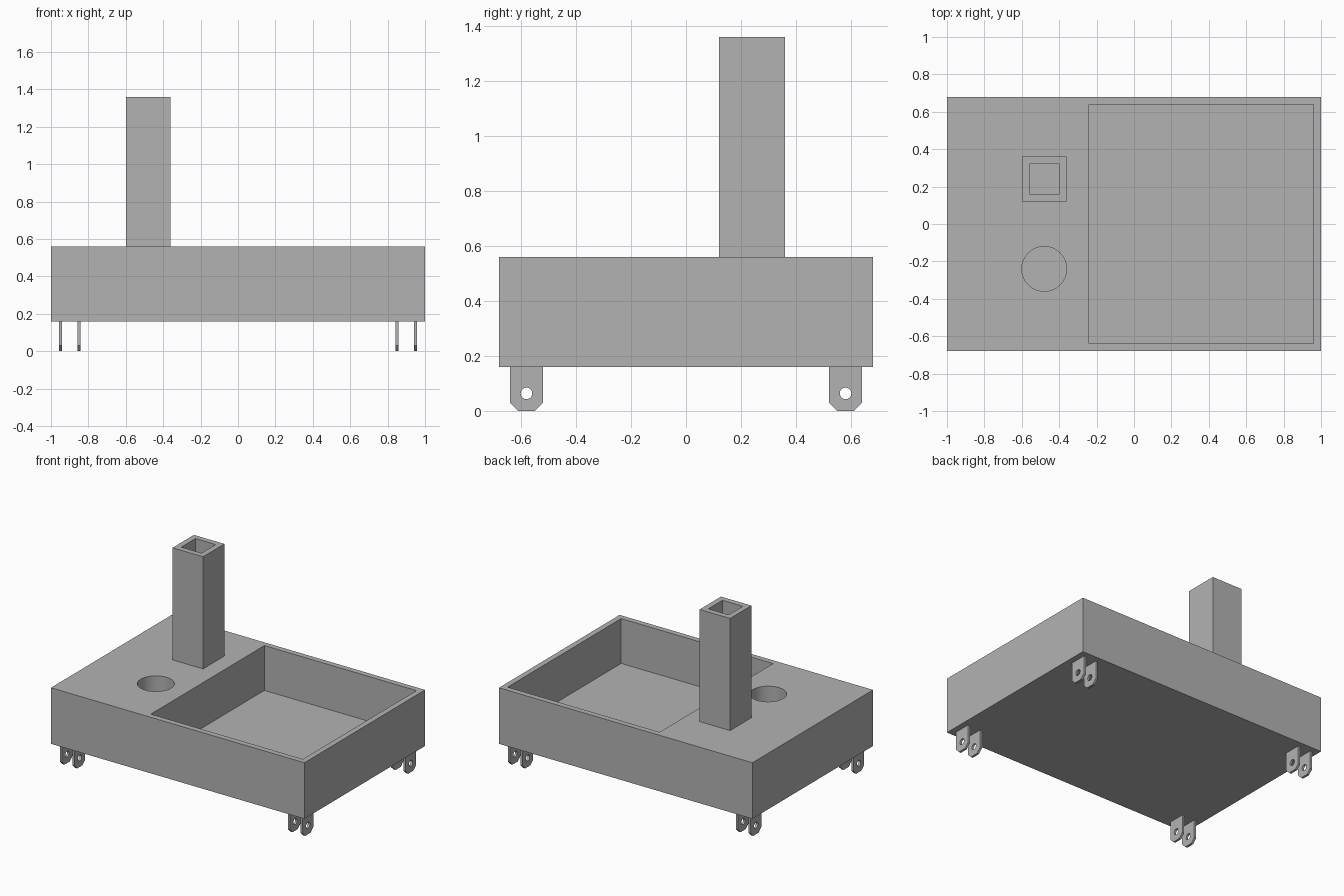
import bpy, bmesh, math
from mathutils import Matrix

cube = bpy.data.objects.get("Cube")
if cube:
    bpy.data.objects.remove(cube, do_unlink=True)

grey = bpy.data.materials.new("plain_grey")
grey.use_nodes = True
colour = (0.45, 0.45, 0.45, 1)
grey.diffuse_color = colour
grey.node_tree.nodes["Principled BSDF"].inputs["Base Color"].default_value = colour


def add_object(name, bm):
    mesh = bpy.data.meshes.new(name)
    bmesh.ops.recalc_face_normals(bm, faces=bm.faces)
    bm.to_mesh(mesh)
    bm.free()
    mesh.materials.append(grey)
    obj = bpy.data.objects.new(name, mesh)
    bpy.context.collection.objects.link(obj)
    return obj


def box(name, low, high):
    bm = bmesh.new()
    bmesh.ops.create_cube(bm, size=1)
    for v in bm.verts:
        v.co = [b if c > 0 else a for c, a, b in zip(v.co, low, high)]
    return add_object(name, bm)


def cylinder(name, radius, depth, centre, turn=Matrix()):
    bm = bmesh.new()
    bmesh.ops.create_cone(bm, cap_ends=True, segments=32, radius1=radius,
                          radius2=radius, depth=depth,
                          matrix=Matrix.Translation(centre) @ turn)
    return add_object(name, bm)


def combine(target, tool, operation):
    # Apply the boolean, then remove the helper
    tool.hide_render = True
    mod = target.modifiers.new("combine", "BOOLEAN")
    mod.object, mod.operation, mod.solver = tool, operation, "EXACT"
    bpy.ops.object.select_all(action="DESELECT")
    bpy.context.view_layer.objects.active = target
    target.select_set(True)
    bpy.ops.object.modifier_apply(modifier=mod.name)
    bpy.data.objects.remove(tool, do_unlink=True)


def smooth(obj):
    bpy.ops.object.select_all(action="DESELECT")
    bpy.context.view_layer.objects.active = obj
    obj.select_set(True)
    bpy.ops.object.shade_smooth_by_angle(angle=math.radians(30))


# Tray body with a hollow square post, a large pocket and a round socket
floor = 0.24
body = box("tray_body", (-1, -0.68, 0.16), (1, 0.68, 0.56))
combine(body, box("post", (-0.6, 0.12, 0.4), (-0.36, 0.36, 1.36)), "UNION")
combine(body, box("pocket", (-0.24, -0.64, floor), (0.96, 0.64, 0.8)), "DIFFERENCE")
combine(body, box("post_bore", (-0.56, 0.16, floor), (-0.4, 0.32, 1.6)), "DIFFERENCE")
combine(body, cylinder("socket", 0.12, 0.5, (-0.48, -0.24, floor + 0.25)), "DIFFERENCE")
smooth(body)

# Axle lug: chamfered plate with a pin hole
half, cut, top, thick = 0.06, 0.03, 0.16, 0.016
outline = [(-half, top), (-half, cut), (cut - half, 0),
           (half - cut, 0), (half, cut), (half, top)]
bm = bmesh.new()
face = bm.faces.new([bm.verts.new((-thick / 2, y, z)) for y, z in outline])
side = bmesh.ops.extrude_face_region(bm, geom=[face])
bmesh.ops.translate(bm, vec=(thick, 0, 0),
                    verts=[g for g in side["geom"] if isinstance(g, bmesh.types.BMVert)])
lug = add_object("axle_lug", bm)
pin = cylinder("pin_hole", 0.021, 0.1, (0, 0, 0.064), Matrix.Rotation(math.pi / 2, 4, "Y"))
combine(lug, pin, "DIFFERENCE")
smooth(lug)

# A pair of lugs under each corner
for y, end in ((-0.58, "front"), (0.58, "back")):
    for x, place in ((-0.95, "right_outer"), (-0.85, "right_inner"),
                     (0.85, "left_inner"), (0.95, "left_outer")):
        copy = bpy.data.objects.new(f"axle_lug_{end}_{place}", lug.data)
        copy.location = (x, y, 0)
        bpy.context.collection.objects.link(copy)
bpy.data.objects.remove(lug, do_unlink=True)
